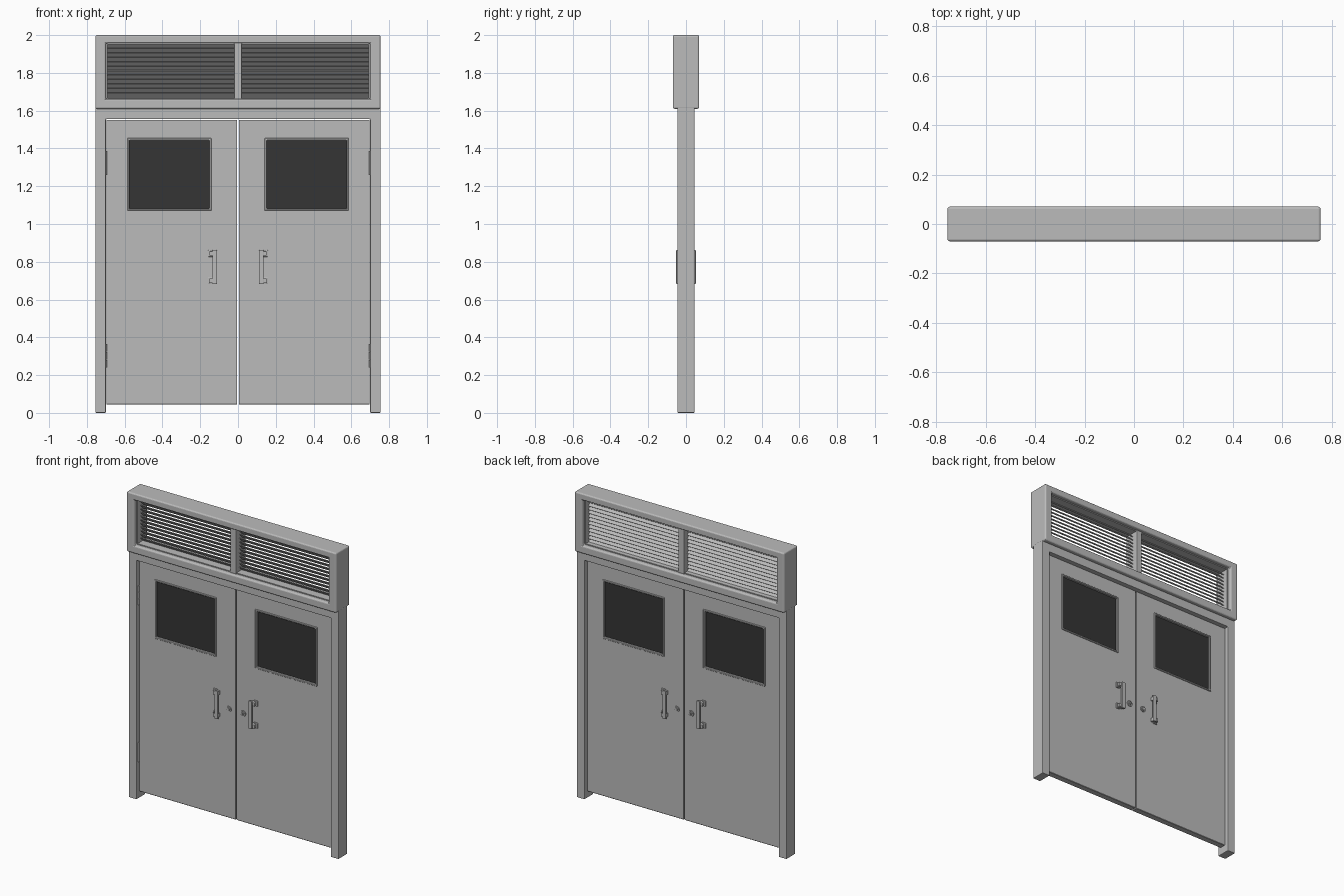
import bpy, bmesh, math
from mathutils import Matrix, Vector

if "Cube" in bpy.data.objects:
    bpy.data.objects.remove(bpy.data.objects["Cube"], do_unlink=True)


def material(name, value):
    m = bpy.data.materials.new(name)
    m.use_nodes = True
    m.diffuse_color = (value, value, value, 1)
    m.node_tree.nodes["Principled BSDF"].inputs["Base Color"].default_value = (value, value, value, 1)
    return m


GREY = material("grey painted metal", 0.5)
DARK = material("dark glass", 0.035)


def finish(name, bm, mat=GREY, bevel=0.0, segments=2):
    bmesh.ops.recalc_face_normals(bm, faces=bm.faces)
    mesh = bpy.data.meshes.new(name)
    bm.to_mesh(mesh)
    bm.free()
    mesh.materials.append(mat)
    ob = bpy.data.objects.new(name, mesh)
    bpy.context.collection.objects.link(ob)
    if bevel:
        mod = ob.modifiers.new("soft edges", "BEVEL")
        mod.width, mod.segments, mod.limit_method = bevel, segments, "ANGLE"


def add_box(bm, x0, x1, y0, y1, z0, z1):
    mid = Vector((x0 + x1, y0 + y1, z0 + z1)) / 2
    scale = Matrix.Diagonal((x1 - x0, y1 - y0, z1 - z0, 1))
    bmesh.ops.create_cube(bm, size=1, matrix=Matrix.Translation(mid) @ scale)


def box(name, *bounds, mat=GREY, bevel=0.0):
    bm = bmesh.new()
    add_box(bm, *bounds)
    finish(name, bm, mat, bevel)


def ring(name, outer, inner, depth, bevel=0.0, segments=2):
    """Rectangular frame with a rectangular hole; bounds are x0, x1, z0, z1."""
    bm = bmesh.new()
    loops = []
    for x0, x1, z0, z1 in (outer, inner):
        for y in (-depth, depth):
            loops.append([bm.verts.new((x, y, z)) for x, z in ((x0, z0), (x1, z0), (x1, z1), (x0, z1))])
    out_front, out_back, in_front, in_back = loops
    for a, b in ((out_front, in_front), (out_back, in_back), (out_front, out_back), (in_front, in_back)):
        for i in range(4):
            j = (i + 1) % 4
            bm.faces.new((a[i], a[j], b[j], b[i]))
    finish(name, bm, GREY, bevel, segments)


# Door frame: two posts and a lintel as one extruded profile
W, IN = 0.755, 0.70
profile = [(-W, 0), (-W, 1.62), (W, 1.62), (W, 0), (IN, 0), (IN, 1.555), (-IN, 1.555), (-IN, 0)]
bm = bmesh.new()
face = bm.faces.new([bm.verts.new((x, -0.045, z)) for x, z in profile])
ext = bmesh.ops.extrude_face_region(bm, geom=[face], use_keep_orig=True)
bmesh.ops.translate(bm, vec=(0, 0.09, 0), verts=[v for v in ext["geom"] if isinstance(v, bmesh.types.BMVert)])
finish("door_frame", bm, bevel=0.004)

# Vent header above the doors
ring("vent_frame", (-W, W, 1.61, 2.0), (-IN, IN, 1.662, 1.957), 0.07, 0.009, 3)
ring("vent_inner_frame", (-0.705, 0.705, 1.657, 1.962), (-0.692, 0.692, 1.668, 1.951), 0.045)
box("vent_mullion", -0.02, 0.02, -0.05, 0.05, 1.66, 1.96, bevel=0.004)

# Louvre slats, high at the front and low at the back
SLATS = 12
bm = bmesh.new()
for side in (-1, 1):
    for i in range(SLATS):
        z = 1.668 + (i + 0.5) * 0.283 / SLATS
        m = (Matrix.Translation((side * 0.356, 0, z)) @ Matrix.Rotation(math.radians(-45), 4, "X")
             @ Matrix.Diagonal((0.68, 0.042, 0.004, 1)))
        bmesh.ops.create_cube(bm, size=1, matrix=m)
finish("vent_slats", bm)


def span(s, a, b):
    return (s * a, s * b) if s > 0 else (s * b, s * a)


D = 0.02  # half the door thickness
for s, side in ((1, "left"), (-1, "right")):
    # Door leaf with its window
    ring(side + "_door", (*span(s, 0.004, 0.697), 0.045, 1.551), (*span(s, 0.15, 0.576), 1.08, 1.446), D, 0.002, 1)
    ring(side + "_window_trim", (*span(s, 0.141, 0.585), 1.071, 1.455),
         (*span(s, 0.152, 0.574), 1.082, 1.444), D + 0.006, 0.002, 1)
    box(side + "_window_glass", *span(s, 0.15, 0.576), -0.012, 0.012, 1.08, 1.446, mat=DARK)

    # Hinge barrels on the front
    bm = bmesh.new()
    for z0 in (0.24, 1.26):
        for k in range(3):
            m = Matrix.Translation((s * 0.699, -D - 0.004, z0 + 0.02 + k * 0.0425))
            bmesh.ops.create_cone(bm, cap_ends=True, segments=12, radius1=0.006, radius2=0.006,
                                  depth=0.041, matrix=m)
    finish(side + "_hinges", bm)

    # Pull handle and lock on each face
    for f, face_name in ((-1, "front"), (1, "back")):
        name = side + "_" + face_name
        bm = bmesh.new()
        add_box(bm, *span(s, 0.110, 0.135), *span(f, 0.039, 0.052), 0.682, 0.862)
        for z0 in (0.682, 0.826):
            add_box(bm, *span(s, 0.132, 0.159), *span(f, D - 0.002, D + 0.008), z0, z0 + 0.036)
            add_box(bm, *span(s, 0.114, 0.151), *span(f, D, 0.046), z0 + 0.006, z0 + 0.030)
        finish(name + "_handle", bm, bevel=0.003)

        bm = bmesh.new()
        for radius, depth in ((0.019, 0.006), (0.011, 0.012)):
            m = Matrix.Translation((s * 0.052, f * (D + depth / 2), 0.752)) @ Matrix.Rotation(math.pi / 2, 4, "X")
            bmesh.ops.create_cone(bm, cap_ends=True, segments=20, radius1=radius, radius2=radius,
                                  depth=depth, matrix=m)
        add_box(bm, *span(s, 0.050, 0.054), *span(f, D + 0.011, D + 0.014), 0.745, 0.759)
        finish(name + "_lock", bm)
